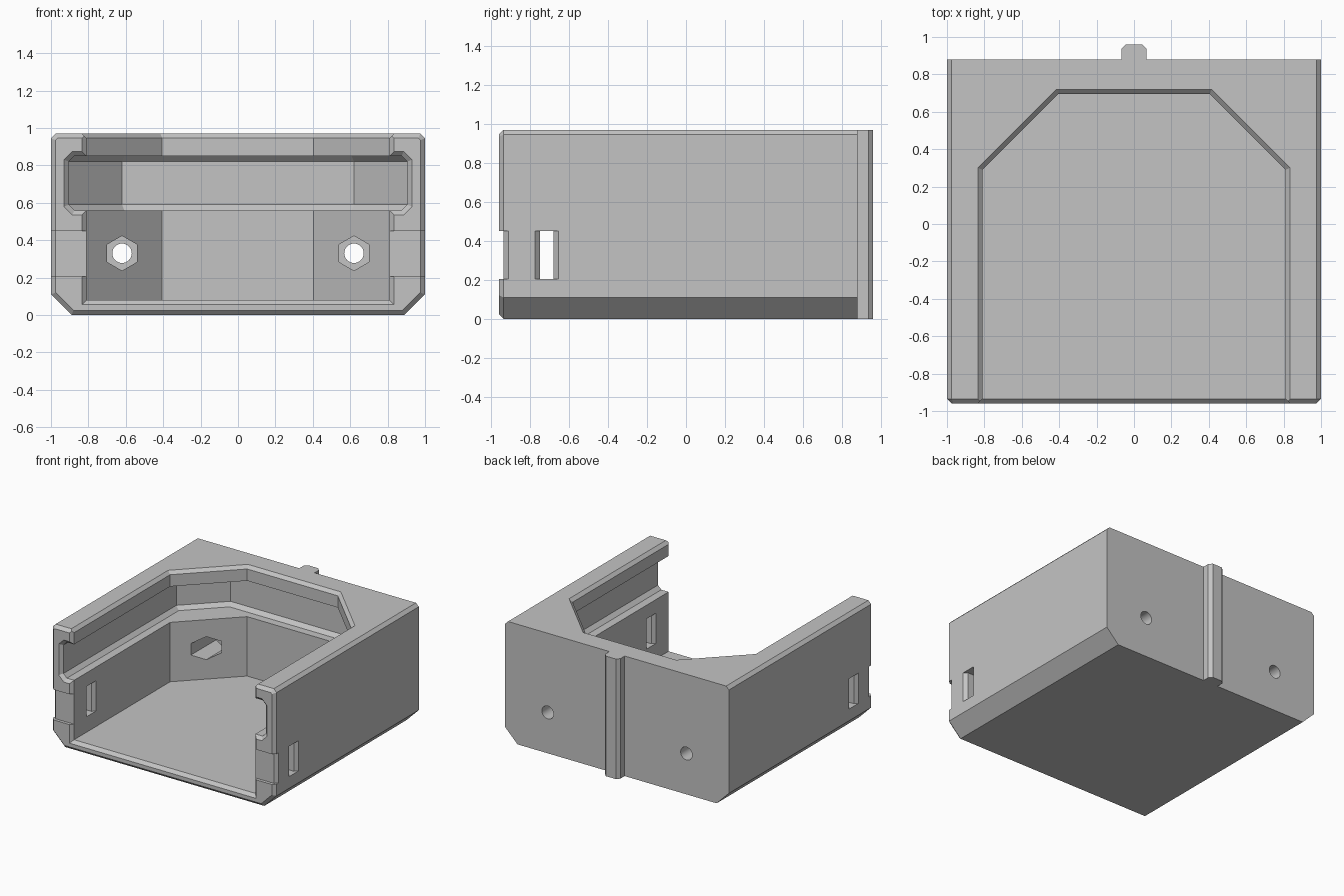
import bpy, bmesh, math
from mathutils import Vector

cube = bpy.data.objects.get("Cube")
if cube:
    bpy.data.objects.remove(cube, do_unlink=True)

FRONT, BACK, TOP, BEVEL = -0.96, 0.88, 0.97, 0.025

grey = bpy.data.materials.new("plain grey")
grey.use_nodes = True
colour = (0.55, 0.55, 0.55, 1)
grey.diffuse_color = colour
grey.node_tree.nodes["Principled BSDF"].inputs["Base Color"].default_value = colour


def mirrored(half):
    """Close a right-hand outline with its mirror image."""
    return half + [(-a, b) for a, b in reversed(half)]


def grow(outline, d):
    """Offset a counter-clockwise outline outwards by d."""
    pts = [Vector(p) for p in outline]
    result = []
    for i, p in enumerate(pts):
        e1 = (p - pts[i - 1]).normalized()
        e2 = (pts[(i + 1) % len(pts)] - p).normalized()
        n1, n2 = Vector((e1.y, -e1.x)), Vector((e2.y, -e2.x))
        result.append(tuple(p + (n1 + n2) * d / (1 + n1.dot(n2))))
    return result


def loft(name, axis, rings):
    """Skin a solid through (position, outline) rings along an axis."""
    place = {"x": lambda t, a, b: (t, a, b),
             "y": lambda t, a, b: (a, t, b),
             "z": lambda t, a, b: (a, b, t)}[axis]
    bm = bmesh.new()
    loops = [[bm.verts.new(place(t, a, b)) for a, b in ring] for t, ring in rings]
    for lo, hi in zip(loops, loops[1:]):
        for i in range(len(lo)):
            j = (i + 1) % len(lo)
            bm.faces.new((lo[i], lo[j], hi[j], hi[i]))
    bm.faces.new(loops[0])
    bm.faces.new(loops[-1])
    bmesh.ops.recalc_face_normals(bm, faces=bm.faces)
    mesh = bpy.data.meshes.new(name)
    bm.to_mesh(mesh)
    bm.free()
    mesh.materials.append(grey)
    obj = bpy.data.objects.new(name, mesh)
    bpy.context.collection.objects.link(obj)
    return obj


def cut(target, cutter):
    """Subtract a cutter and discard it."""
    cutter.hide_render = True
    mod = target.modifiers.new("cut", "BOOLEAN")
    mod.operation, mod.solver, mod.object = "DIFFERENCE", "EXACT", cutter
    bpy.context.view_layer.objects.active = target
    bpy.ops.object.modifier_apply(modifier=mod.name)
    bpy.data.objects.remove(cutter, do_unlink=True)


def ngon(x, z, radius, sides):
    """Regular polygon with a corner pointing up."""
    steps = [2 * math.pi * i / sides for i in range(sides)]
    return [(x + radius * math.sin(t), z + radius * math.cos(t)) for t in steps]


def front_flare(name, outline):
    """Cutter that bevels an opening where it meets the front face."""
    return loft(name, "y", [(FRONT + 2 * BEVEL, grow(outline, -BEVEL)),
                            (FRONT - BEVEL, grow(outline, 2 * BEVEL))])


# Outer shell with bevelled long edges and front rim
section = mirrored([(0.89, 0), (1, 0.11), (1, TOP - BEVEL), (1 - BEVEL, TOP)])
body = loft("holder_body", "y", [(BACK, section), (FRONT + BEVEL, section),
                                 (FRONT, grow(section, -BEVEL))])

# Main cavity, flared at the top
plan = mirrored([(0.81, -1.2), (0.81, 0.29), (0.405, 0.695)])
cut(body, loft("cavity", "z", [(0.08, plan), (TOP - BEVEL, plan),
                               (TOP + BEVEL, grow(plan, 2 * BEVEL))]))
cut(body, front_flare("cavity_flare", mirrored([(0.81, 0.08), (0.81, 1.2)])))

# Wider groove under the top lip
groove = mirrored([(0.905, -1.2), (0.905, 0.505), (0.62, 0.79)])
narrow = grow(groove, -0.03)
cut(body, loft("groove", "z", [(0.56, narrow), (0.59, groove),
                               (0.82, groove), (0.85, narrow)]))
cut(body, front_flare("groove_flare", mirrored(
    [(0.875, 0.56), (0.905, 0.59), (0.905, 0.82), (0.875, 0.85)])))

for side in (1, -1):
    # Nut pocket and screw hole in the back wall
    cut(body, loft("nut_pocket", "y", [(y, ngon(side * 0.62, 0.33, 0.093, 6))
                                       for y in (0.2, 0.72)]))
    cut(body, loft("screw_hole", "y", [(y, ngon(side * 0.62, 0.33, 0.052, 32))
                                       for y in (0.4, 1)]))

    # Strap slot through the side wall, eased at both mouths
    rings = []
    for x, w in ((1.02, 0.08), (0.975, 0.035), (0.835, 0.035), (0.79, 0.08)):
        y0, y1 = -0.715 - w, -0.715 + w
        rings.append((side * x, [(y0, 0.205), (y1, 0.205), (y1, 0.45), (y0, 0.45)]))
    cut(body, loft("strap_slot", "x", rings))

    # Strap recess wrapping the front corner
    wrap = [(0.7, -1.1), (1.1, -1.1), (1.1, -0.81), (0.975, -0.935), (0.7, -0.935)]
    wrap = [(side * x, y) for x, y in wrap]
    cut(body, loft("strap_recess", "z", [(0.205, wrap), (0.45, wrap)]))

# Mounting rail on the back
rail = mirrored([(0.068, BACK - 0.02), (0.068, 0.935), (0.045, 0.96)])
loft("back_rail", "z", [(0, rail), (TOP, rail)])

# Smooth only the round holes
bpy.ops.object.select_all(action="DESELECT")
body.select_set(True)
bpy.context.view_layer.objects.active = body
bpy.ops.object.shade_smooth_by_angle(angle=math.radians(20))
